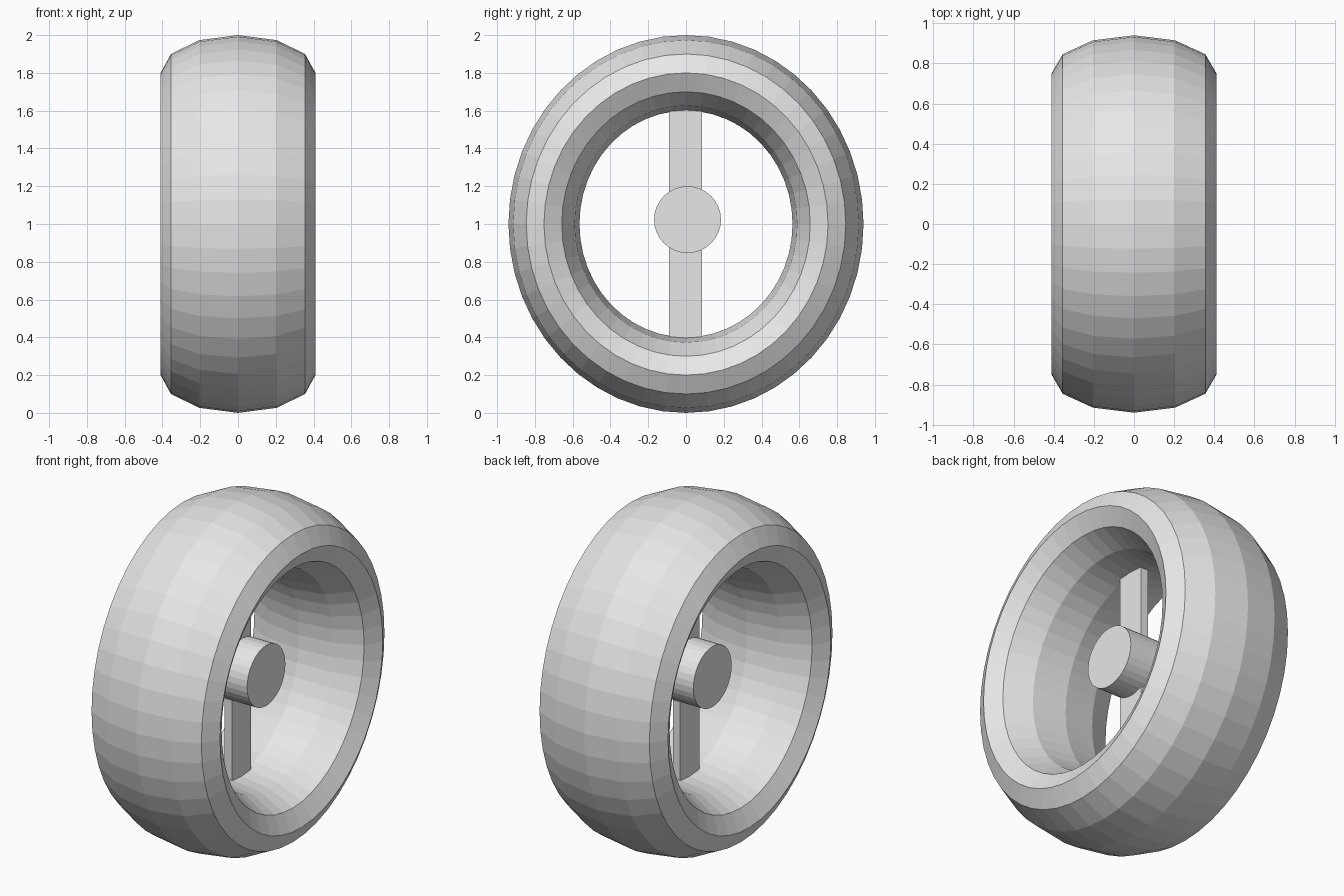
import bpy
import bmesh
import math
from mathutils import Matrix, Vector

cube = bpy.data.objects.get("Cube")
if cube:
    bpy.data.objects.remove(cube, do_unlink=True)

# Single plain grey for the whole wheel
grey = bpy.data.materials.new("light_grey")
grey.use_nodes = True
colour = (0.8, 0.8, 0.8, 1)
grey.diffuse_color = colour
grey.node_tree.nodes["Principled BSDF"].inputs["Base Color"].default_value = colour


def add_object(name, bm, location):
    bmesh.ops.recalc_face_normals(bm, faces=bm.faces)
    mesh = bpy.data.meshes.new(name)
    bm.to_mesh(mesh)
    bm.free()
    mesh.materials.append(grey)
    obj = bpy.data.objects.new(name, mesh)
    obj.location = location
    bpy.context.collection.objects.link(obj)
    return obj


# Tyre: wide faceted ring around the x axis, slightly narrowed in y
SEGMENTS, SIDES = 48, 12
RING, TUBE, HALF_WIDTH, Y_SCALE = 0.8, 0.2, 0.41, 0.94
bm = bmesh.new()
rings = []
for i in range(SEGMENTS):
    a = math.tau * i / SEGMENTS
    ring = []
    for j in range(SIDES):
        b = math.tau * j / SIDES
        r = RING + TUBE * math.cos(b)
        ring.append(bm.verts.new((HALF_WIDTH * math.sin(b),
                                  Y_SCALE * r * math.cos(a),
                                  r * math.sin(a))))
    rings.append(ring)
for i in range(SEGMENTS):
    here, after = rings[i], rings[(i + 1) % SEGMENTS]
    for j in range(SIDES):
        k = (j + 1) % SIDES
        bm.faces.new((here[j], here[k], after[k], after[j]))
add_object("tyre", bm, (0, 0, 1))

# Hub: short cylinder along the x axis
bm = bmesh.new()
bmesh.ops.create_cone(bm, cap_ends=True, segments=32, radius1=0.177,
                      radius2=0.177, depth=0.354,
                      matrix=Matrix.Rotation(math.pi / 2, 4, "Y"))
add_object("hub", bm, (0, 0.008, 1.023))

# Spoke: thin upright bar whose ends are buried in the tyre
bm = bmesh.new()
bmesh.ops.create_cube(bm, size=1)
bmesh.ops.scale(bm, vec=Vector((0.046, 0.176, 1.36)), verts=bm.verts)
add_object("spoke", bm, (0, -0.002, 1))
